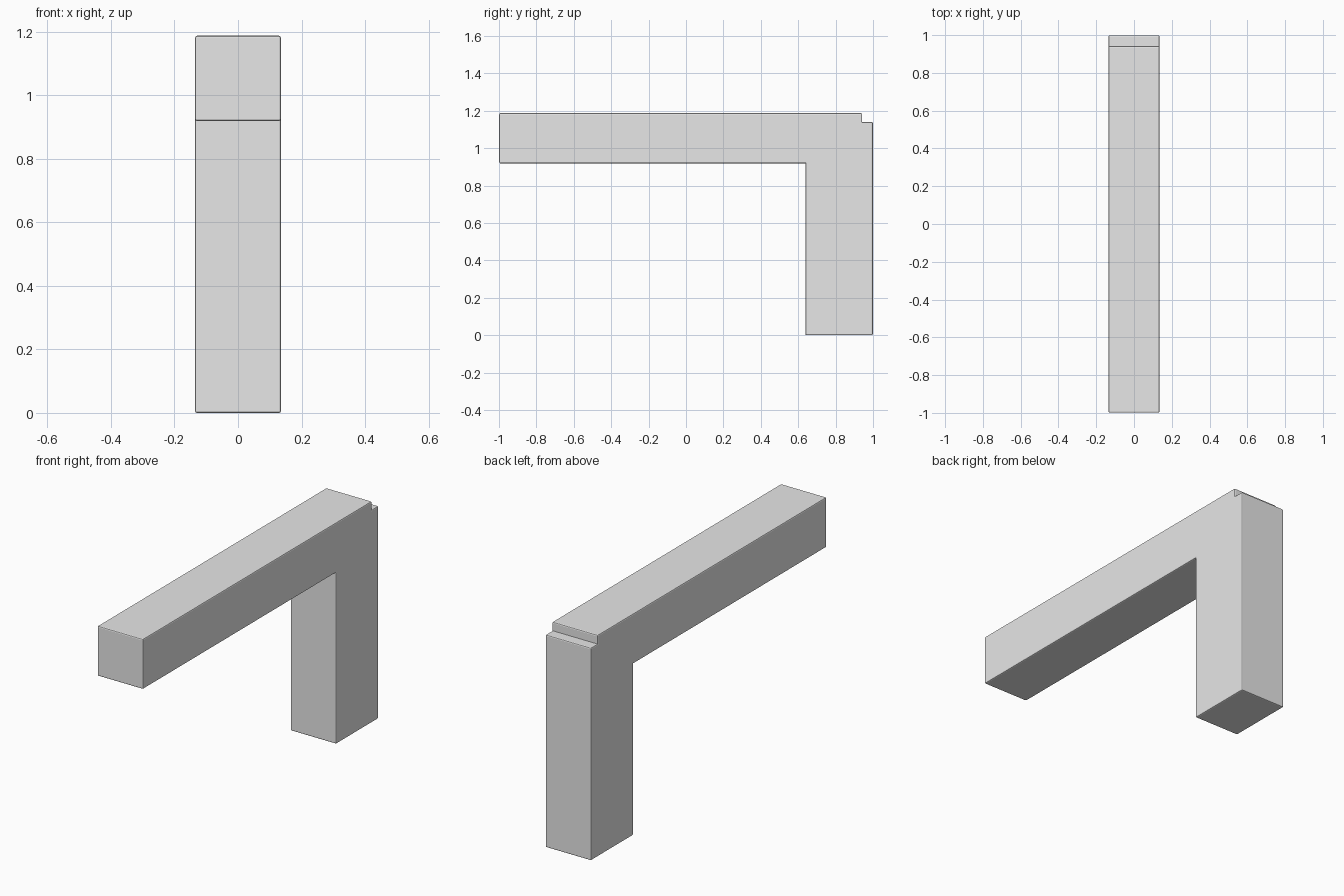
import bpy, bmesh

if "Cube" in bpy.data.objects:
    bpy.data.objects.remove(bpy.data.objects["Cube"])

# One plain grey material
grey = bpy.data.materials.new("light grey")
grey.diffuse_color = (0.8, 0.8, 0.8, 1)
grey.use_nodes = True
grey.node_tree.nodes["Principled BSDF"].inputs["Base Color"].default_value = grey.diffuse_color

# Side profile (y, z): long beam, post at the back, small step on the top rear corner
profile = [(-1, 0.922), (0.637, 0.922), (0.637, 0.003), (0.997, 0.003),
           (0.997, 1.143), (0.94, 1.143), (0.94, 1.19), (-1, 1.19)]
HALF = 0.135

bm = bmesh.new()
face = bm.faces.new([bm.verts.new((-HALF, y, z)) for y, z in profile])
ext = bmesh.ops.extrude_face_region(bm, geom=[face])
moved = [v for v in ext["geom"] if isinstance(v, bmesh.types.BMVert)]
bmesh.ops.translate(bm, verts=moved, vec=(2 * HALF, 0, 0))
bmesh.ops.recalc_face_normals(bm, faces=bm.faces)

# Soften every outward edge, leaving the inner corners crisp
outer = [e for e in bm.edges if e.is_convex]
bmesh.ops.bevel(bm, geom=outer, offset=0.006, segments=2, profile=0.5, affect='EDGES')

# Rest on the ground and centre along y
lo = min(v.co.z for v in bm.verts)
mid = (min(v.co.y for v in bm.verts) + max(v.co.y for v in bm.verts)) / 2
bmesh.ops.translate(bm, verts=bm.verts, vec=(0, -mid, -lo))

mesh = bpy.data.meshes.new("beam_and_post")
bm.to_mesh(mesh)
bm.free()
mesh.materials.append(grey)
obj = bpy.data.objects.new("beam_and_post", mesh)
bpy.context.collection.objects.link(obj)
